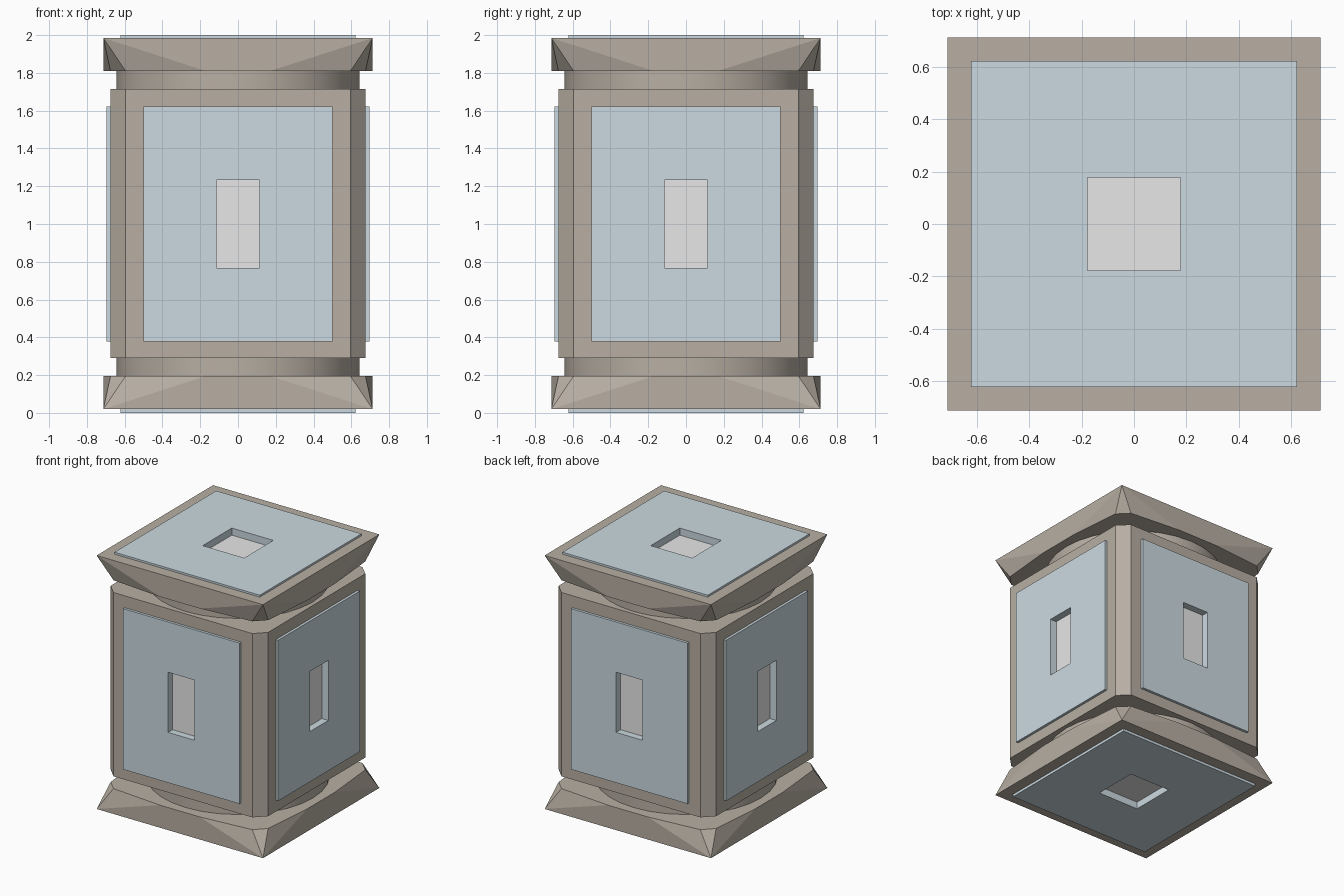
import bpy, bmesh
from math import pi
from mathutils import Matrix, Vector

cube = bpy.data.objects.get("Cube")
if cube:
    bpy.data.objects.remove(cube, do_unlink=True)


def material(name, color):
    m = bpy.data.materials.new(name)
    m.use_nodes = True
    m.diffuse_color = (*color, 1)
    m.node_tree.nodes["Principled BSDF"].inputs["Base Color"].default_value = (*color, 1)
    return m


STONE = material("warm stone", (0.48, 0.43, 0.37))
BLUE = material("pale blue", (0.60, 0.70, 0.75))
GREY = material("light grey", (0.80, 0.80, 0.80))

MID = 1.0            # centre height
SIDE, CHAMFER = 0.675, 0.595
DEPTH = 0.055        # depth of each window recess


def make(name, bm, *mats):
    bmesh.ops.recalc_face_normals(bm, faces=bm.faces)
    me = bpy.data.meshes.new(name)
    bm.to_mesh(me)
    bm.free()
    for m in mats:
        me.materials.append(m)
    ob = bpy.data.objects.new(name, me)
    bpy.context.collection.objects.link(ob)
    return ob


def quarter_turns(points):
    """Repeat the outline points of one side around all four sides."""
    return [Matrix.Rotation(i * pi / 2, 3, "Z") @ Vector((x, y, 0))
            for i in range(4) for x, y in points]


def ring(bm, points, z):
    return [bm.verts.new((p.x, p.y, z)) for p in points]


def carve(ob, half_w, half_h, spots):
    """Cut pockets behind the panel windows; spots are panel transforms."""
    bm = bmesh.new()
    for m in spots:
        size = Matrix.Diagonal((2 * half_w + 0.04, 2 * half_h + 0.04, 0.2, 1))
        shift = Matrix.Translation((0, 0, 0.1 - DEPTH - 0.005))
        bmesh.ops.create_cube(bm, size=1, matrix=m @ shift @ size)
    cutter = make("pocket_cutter", bm)
    cutter.hide_render = True
    mod = ob.modifiers.new("pockets", "BOOLEAN")
    mod.operation, mod.solver, mod.object = "DIFFERENCE", "EXACT", cutter
    bpy.context.view_layer.objects.active = ob
    bpy.ops.object.modifier_apply(modifier=mod.name)
    bpy.data.objects.remove(cutter, do_unlink=True)


def panel(name, outer, inner, lip, place):
    """Raised plate with a recessed window, facing local +z."""
    bm = bmesh.new()
    loops = []
    for (w, h), z in ((outer, -lip), (outer, 0), (inner, 0), (inner, -DEPTH)):
        loops.append([bm.verts.new((sx * w, sy * h, z))
                      for sx, sy in ((-1, -1), (1, -1), (1, 1), (-1, 1))])
    for a, b in zip(loops, loops[1:]):
        for i in range(4):
            j = (i + 1) % 4
            bm.faces.new((a[i], a[j], b[j], b[i]))
    bm.faces.new(loops[-1]).material_index = 1
    bmesh.ops.transform(bm, matrix=place, verts=bm.verts)
    make(name, bm, BLUE, GREY)


# Transforms for panels on the four sides, the top and the bottom
upright = Matrix.Translation((0, -0.695, MID)) @ Matrix.Rotation(pi / 2, 4, "X")
sides = {n: Matrix.Rotation(i * pi / 2, 4, "Z") @ upright
         for i, n in enumerate(("front", "left", "back", "right"))}
ends = {"top": Matrix.Translation((0, 0, 2)),
        "bottom": Matrix.Rotation(pi, 4, "X")}

# Body: square prism with chamfered upright edges
bm = bmesh.new()
outline = quarter_turns([(-CHAMFER, -SIDE), (CHAMFER, -SIDE)])
low, high = ring(bm, outline, 0.29), ring(bm, outline, 1.715)
bm.faces.new(low)
bm.faces.new(high)
for i in range(8):
    j = (i + 1) % 8
    bm.faces.new((low[i], low[j], high[j], high[i]))
body = make("body", bm, STONE)
carve(body, 0.113, 0.233, sides.values())

# Round necks between the body and the caps
for name, z in (("lower_neck", 0.2425), ("upper_neck", 1.7625)):
    bm = bmesh.new()
    bmesh.ops.create_cone(bm, cap_ends=True, segments=32, radius1=0.643,
                          radius2=0.643, depth=0.1,
                          matrix=Matrix.Translation((0, 0, z)))
    neck = make(name, bm, STONE)
    bpy.ops.object.select_all(action="DESELECT")
    neck.select_set(True)
    bpy.context.view_layer.objects.active = neck
    bpy.ops.object.shade_smooth_by_angle()

# Caps: square outer face folding down to a notched inner outline
for name, z_out, z_in in (("top", 1.985, 1.81), ("bottom", 0.02, 0.195)):
    bm = bmesh.new()
    square = ring(bm, quarter_turns([(-0.713, -0.713)]), z_out)
    inner = ring(bm, quarter_turns([(-CHAMFER, -SIDE), (-0.17, -0.713),
                                    (0.17, -0.713), (CHAMFER, -SIDE)]), z_in)
    bm.faces.new(square)
    bm.faces.new(inner)
    for i in range(4):
        a, b = square[i], square[(i + 1) % 4]
        p, q, r, s = inner[4 * i:4 * i + 4]
        bm.faces.new((a, p, q))
        bm.faces.new((a, q, r, b))
        bm.faces.new((b, r, s))
        bm.faces.new((b, s, inner[(4 * i + 4) % 16]))
    cap = make(name + "_cap", bm, STONE)
    carve(cap, 0.178, 0.178, [ends[name]])

# Panels
for name, place in sides.items():
    panel(name + "_panel", (0.5, 0.623), (0.113, 0.233), 0.022, place)
for name, place in ends.items():
    panel(name + "_panel", (0.623, 0.623), (0.178, 0.178), 0.022, place)
